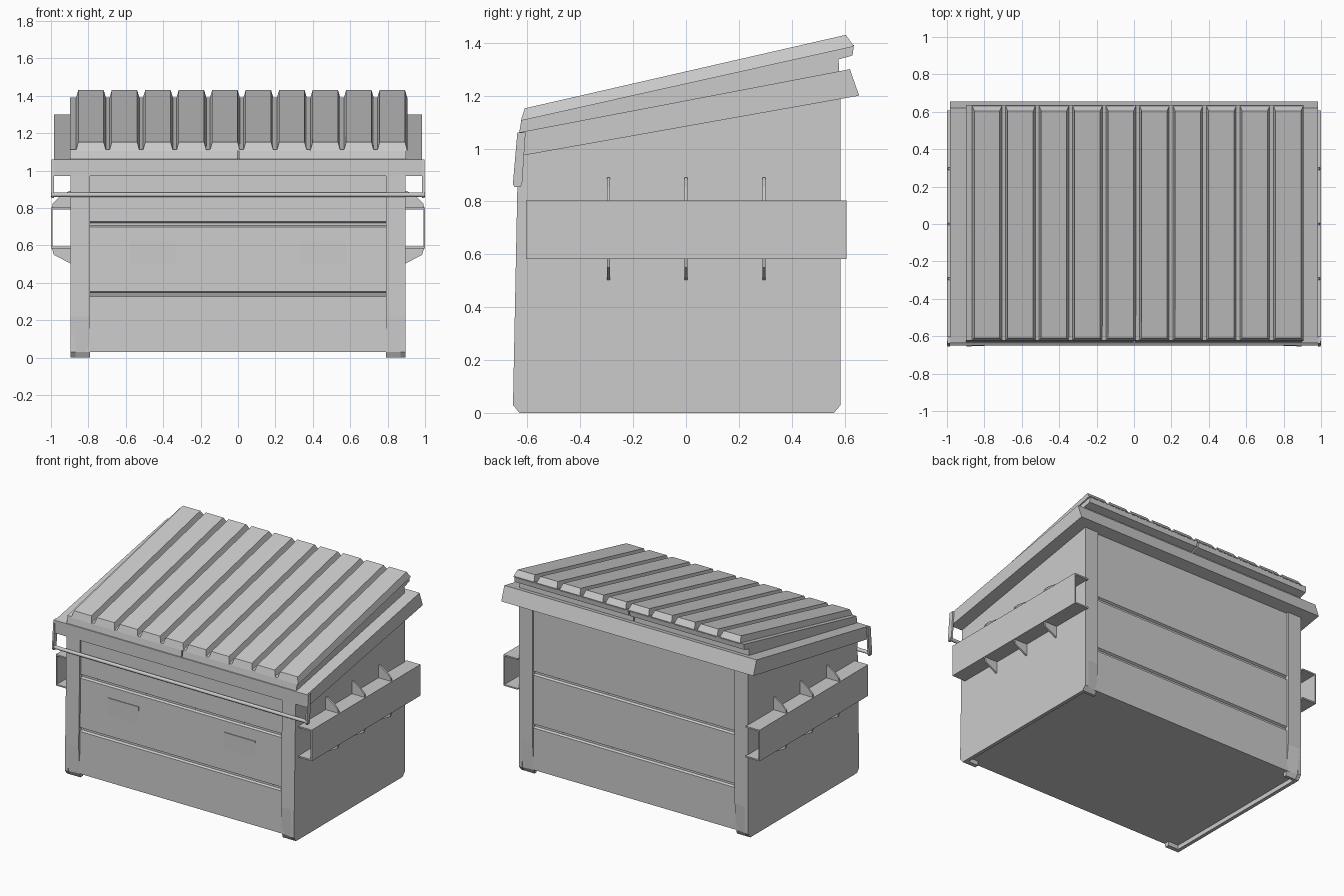
import bpy, bmesh

if "Cube" in bpy.data.objects:
    bpy.data.objects.remove(bpy.data.objects["Cube"])


def make_object(name, bm):
    bmesh.ops.recalc_face_normals(bm, faces=bm.faces)
    mesh = bpy.data.meshes.new(name)
    bm.to_mesh(mesh)
    bm.free()
    ob = bpy.data.objects.new(name, mesh)
    bpy.context.collection.objects.link(ob)
    return ob


def loft(name, ring_a, ring_b):
    """Closed solid between two rings with equal point counts."""
    bm = bmesh.new()
    a = [bm.verts.new(p) for p in ring_a]
    b = [bm.verts.new(p) for p in ring_b]
    bm.faces.new(a)
    bm.faces.new(b[::-1])
    for i in range(len(a)):
        j = (i + 1) % len(a)
        bm.faces.new((a[i], a[j], b[j], b[i]))
    return make_object(name, bm)


def prism_x(name, prof, x0, x1):
    return loft(name, [(x0, y, z) for y, z in prof], [(x1, y, z) for y, z in prof])


def prism_y(name, prof, y0, y1, s=1):
    return loft(name, [(s * x, y0, z) for x, z in prof], [(s * x, y1, z) for x, z in prof])


def front_y(z):
    return -0.655 + 0.02 * z


# Central bin body, with two pressed grooves on front and back
R = 0.014
front = [(front_y(0.03) + R, 0.03)]
back = [(0.585 - R, 0.03)]
for z in (0.34, 0.713):
    for dz, d in ((-0.014, 0), (-0.006, 0.014), (0.006, 0.014), (0.014, 0)):
        front.append((front_y(z) + R + d, z + dz))
        back.append((0.585 - R - d, z + dz))
front.append((front_y(1.02) + R, 1.02))
back.append((0.585 - R, 1.23))
prism_x("bin_body", front + back[::-1], -0.88, 0.88)

# Shallow plates on the front panel
for s in (-1, 1):
    yf = front_y(0.56) + R
    prism_x("front_plate", [(yf - 0.004, 0.5), (yf + 0.01, 0.5), (yf + 0.01, 0.62), (yf - 0.004, 0.62)],
            s * 0.335, s * 0.575)

for s in (-1, 1):
    # Side sheet and corner posts
    prism_x("side_sheet", [(-0.63, 0), (0.56, 0), (0.585, 0.03), (0.585, 1.22),
                           (front_y(1.0), 1.0), (front_y(0.03), 0.03)], s * 0.87, s * 0.895)
    posts = [
        prism_x("front_post", [(-0.63, 0), (-0.6, 0), (-0.6, 1.0), (front_y(1), 1.0),
                               (front_y(0.22), 0.22), (front_y(0.03), 0.03)], s * 0.79, s * 0.895),
        prism_x("back_post", [(0.56, 0), (0.54, 0), (0.54, 1.22), (0.585, 1.22),
                              (0.585, 0.22), (0.585, 0.03)], s * 0.79, s * 0.895)]
    # Inner foot edge bends back towards the panel
    for post, shift in zip(posts, (0.018, -0.018)):
        for v in post.data.vertices:
            if abs(v.co.x) < 0.8 and 0.01 < v.co.z < 0.1:
                v.co.y += shift

    # Fork pocket, open at both ends
    prism_y("fork_pocket", [(0.89, 0.583), (1, 0.583), (1, 0.803), (0.89, 0.803),
                            (0.89, 0.793), (0.992, 0.793), (0.992, 0.593), (0.89, 0.593)],
            -0.605, 0.608, s)
    # Pocket gussets above and below
    for y in (-0.293, 0.0, 0.295):
        prism_y("upper_gusset", [(0.89, 0.8), (0.995, 0.8), (0.99, 0.825), (0.96, 0.855), (0.905, 0.89), (0.89, 0.89)],
                y - 0.006, y + 0.006, s)
        prism_y("lower_gusset", [(0.89, 0.5), (0.985, 0.55), (0.995, 0.585), (0.89, 0.585)],
                y - 0.006, y + 0.006, s)

    # Hinge arm at the front end of the rim
    prism_x("hinge_arm", [(-0.655, 0.865), (-0.648, 0.854), (-0.627, 0.854), (-0.62, 0.865),
                          (-0.607, 1.06), (-0.638, 1.06)], s * 0.984, s * 0.996)

# Hinge rod
bpy.ops.mesh.primitive_cylinder_add(vertices=16, radius=0.012, depth=2.0,
                                    location=(0, -0.638, 0.871), rotation=(0, 1.570796, 0))
bpy.context.object.name = "hinge_rod"
bpy.ops.object.shade_smooth_by_angle()

# Sloping rim
prism_x("top_rim", [(-0.638, 0.97), (-0.61, 0.975), (0.655, 1.2), (0.62, 1.3), (-0.637, 1.06)], -0.985, 0.985)

# Two lid halves
lid = [(-0.632, 1.055), (-0.622, 1.112), (0.635, 1.392), (0.63, 1.352), (0.577, 1.337), (0.58, 1.285)]
prism_x("lid_left", lid, -0.897, -0.003)
prism_x("lid_right", lid, 0.006, 0.897)

# Tapered lid ribs
for i in range(10):
    c = -0.786 + 0.179 * i
    w, t = 0.081, 0.068
    loft("lid_rib",
         [(c - w, -0.625, 1.105), (c + w, -0.625, 1.105), (c + w, 0.635, 1.386), (c - w, 0.635, 1.386)],
         [(c - t, -0.61, 1.152), (c + t, -0.61, 1.152), (c + t, 0.605, 1.43), (c - t, 0.605, 1.43)])
